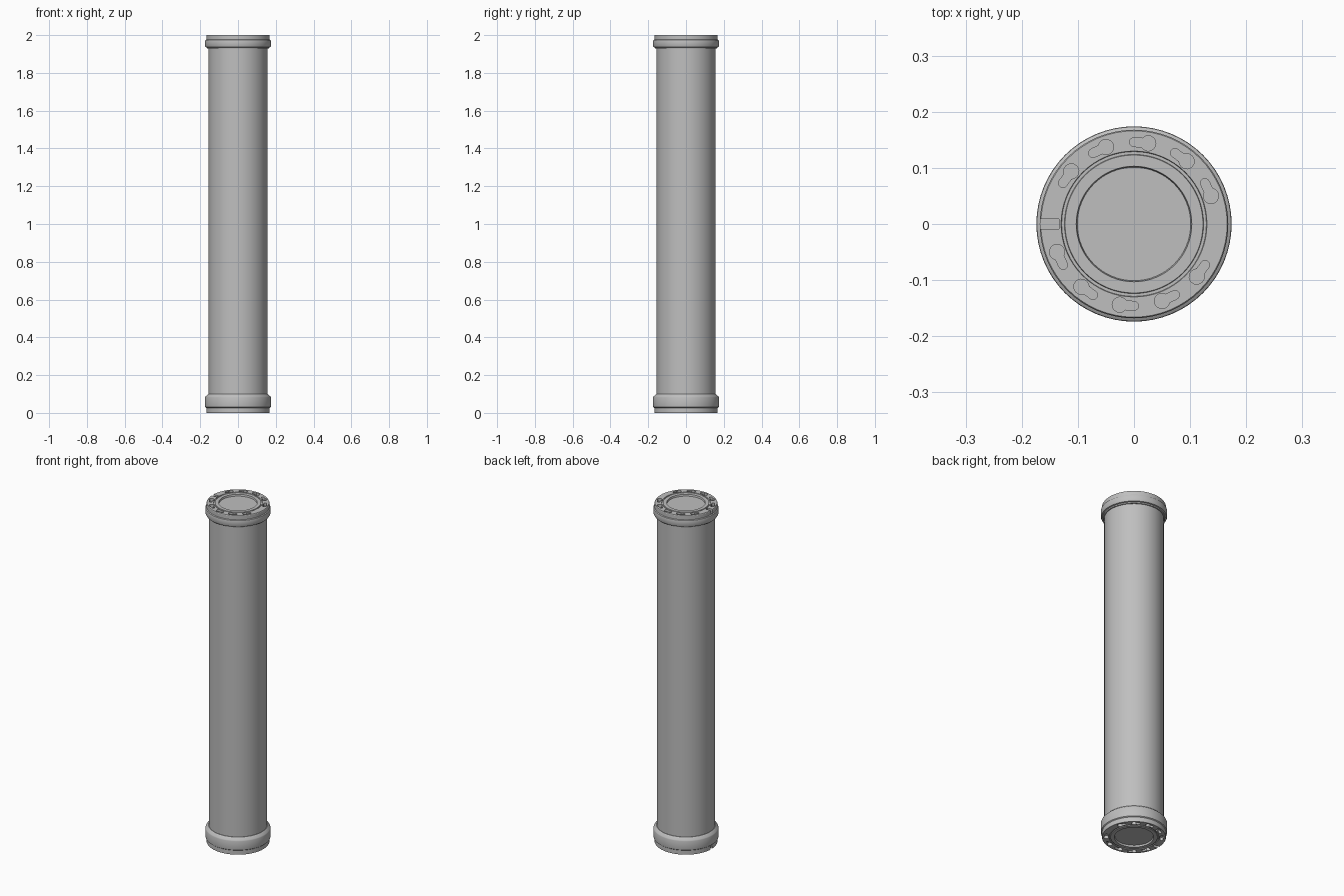
import bpy, bmesh, math
from mathutils import Matrix, Vector

cube = bpy.data.objects.get("Cube")
if cube:
    bpy.data.objects.remove(cube, do_unlink=True)

grey = bpy.data.materials.new("plain grey")
grey.use_nodes = True
COLOR = (0.52, 0.52, 0.52, 1)
grey.diffuse_color = COLOR
grey.node_tree.nodes["Principled BSDF"].inputs["Base Color"].default_value = COLOR

SIDES = 64
RING = 0.146      # radius of the keyhole circle
DEPTH = 0.018     # depth of the keyholes


def add_object(name, bm):
    bmesh.ops.recalc_face_normals(bm, faces=bm.faces)
    mesh = bpy.data.meshes.new(name)
    bm.to_mesh(mesh)
    bm.free()
    mesh.materials.append(grey)
    obj = bpy.data.objects.new(name, mesh)
    bpy.context.collection.objects.link(obj)
    return obj


def lathe(name, profile):
    """Turn (radius, height) points, listed from axis to axis, into a solid."""
    bm = bmesh.new()
    verts = [bm.verts.new((r, 0, z)) for r, z in profile]
    edges = [bm.edges.new(pair) for pair in zip(verts, verts[1:])]
    bmesh.ops.spin(bm, geom=verts + edges, cent=(0, 0, 0), axis=(0, 0, 1),
                   angle=math.tau, steps=SIDES)
    bmesh.ops.remove_doubles(bm, verts=bm.verts, dist=1e-5)
    return add_object(name, bm)


def prism(bm, outline, matrix, low, high):
    """Extrude a flat outline between two heights."""
    bottom = bm.faces.new([bm.verts.new(matrix @ Vector((x, y, low)))
                           for x, y in outline])
    grown = bmesh.ops.extrude_face_region(bm, geom=[bottom], use_keep_orig=True)
    moved = [g for g in grown["geom"] if isinstance(g, bmesh.types.BMVert)]
    bmesh.ops.translate(bm, verts=moved, vec=(0, 0, high - low))


def arc(cx, radius, start, end, count):
    angles = [start + (end - start) * i / count for i in range(count + 1)]
    return [(cx + radius * math.cos(a), radius * math.sin(a)) for a in angles]


def keyhole(big=0.0135, small=0.008, reach=0.0255):
    gap = math.asin(small / big)
    return (arc(0, big, gap, math.tau - gap, 18)
            + arc(reach, small, -math.pi / 2, math.pi / 2, 8))


def cut_face(cap, low, high):
    """Cut the ring of keyholes and the rim notch into a cap."""
    bm = bmesh.new()
    for step in range(12):
        if step in (5, 11):
            continue
        angle = math.radians(20 + 30 * step)
        place = (Matrix.Rotation(angle, 4, "Z") @ Matrix.Translation((RING, 0, 0))
                 @ Matrix.Rotation(math.radians(95), 4, "Z"))
        prism(bm, keyhole(), place, low, high)
    notch = [(-0.2, -0.009), (-0.134, -0.009), (-0.134, 0.009), (-0.2, 0.009)]
    prism(bm, notch, Matrix.Identity(4), low, high)
    cutter = add_object(cap.name + "_cutter", bm)
    cutter.hide_render = True
    mod = cap.modifiers.new("slots", "BOOLEAN")
    mod.operation = "DIFFERENCE"
    mod.solver = "EXACT"
    mod.object = cutter
    bpy.context.view_layer.objects.active = cap
    bpy.ops.object.modifier_apply(modifier=mod.name)
    bpy.data.objects.remove(cutter, do_unlink=True)


# End face: recessed disc, raised lip, shallow groove, outer land
face = [(0, 0.01), (0.101, 0.01), (0.103, 0), (0.123, 0), (0.124, 0.004),
        (0.129, 0.004), (0.13, 0), (0.166, 0), (0.168, 0.003)]

# Lower cap with a wide collar, sloping in to the tube
bottom_cap = lathe("bottom_cap", face + [
    (0.168, 0.026), (0.173, 0.03), (0.174, 0.035), (0.174, 0.082),
    (0.172, 0.087), (0.158, 0.1), (0, 0.1)])
cut_face(bottom_cap, -0.02, DEPTH)

# Upper cap with a narrow collar
top_cap = lathe("top_cap", [(r, 2 - z) for r, z in face] + [
    (0.168, 1.976), (0.173, 1.973), (0.174, 1.97), (0.174, 1.942),
    (0.171, 1.936), (0.164, 1.934), (0.162, 1.928), (0, 1.928)])
cut_face(top_cap, 2 - DEPTH, 2.02)

# Long straight tube
tube = lathe("tube", [(0, 0.095), (0.156, 0.095), (0.156, 1.932), (0, 1.932)])

# Smooth round walls, crisp edges
for obj in (bottom_cap, top_cap, tube):
    bpy.ops.object.select_all(action="DESELECT")
    obj.select_set(True)
    bpy.context.view_layer.objects.active = obj
    bpy.ops.object.shade_smooth_by_angle(angle=math.radians(30))
